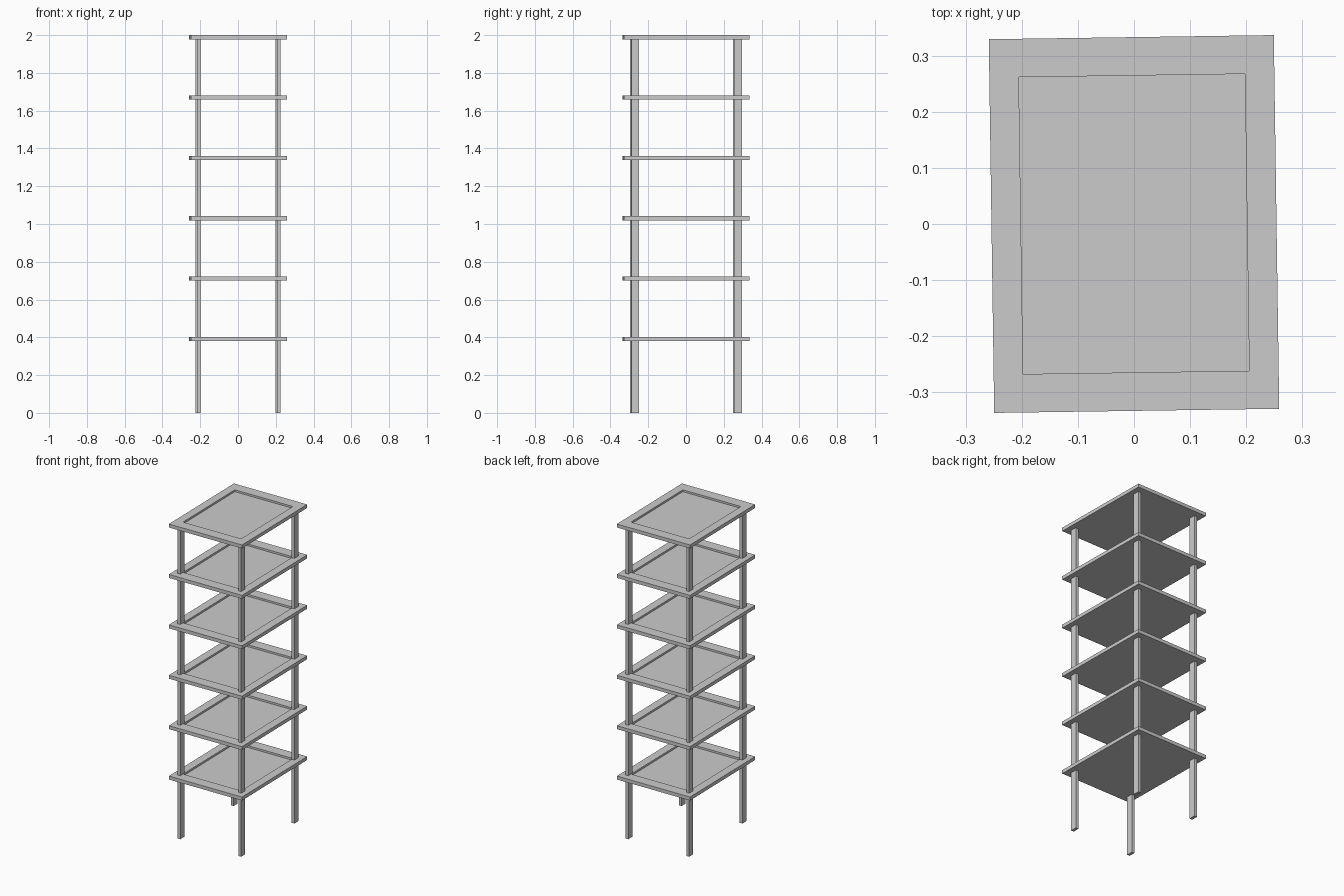
import bpy, bmesh
from math import copysign
from mathutils import Matrix

if "Cube" in bpy.data.objects:
    bpy.data.objects.remove(bpy.data.objects["Cube"])

TURN = Matrix.Rotation(0.0145, 4, 'Z')   # whole rack is turned very slightly
W, D, T = 0.508, 0.666, 0.022            # shelf width, depth, thickness
IN_X, IN_Y, RECESS = 0.2015, 0.2645, 0.012


def box(bm, size, centre):
    m = Matrix.Translation(centre) @ Matrix.Diagonal((*size, 1))
    bmesh.ops.create_cube(bm, size=1, matrix=m)


def finish(bm, name):
    bmesh.ops.recalc_face_normals(bm, faces=bm.faces)
    bm.transform(TURN)
    mesh = bpy.data.meshes.new(name)
    bm.to_mesh(mesh)
    bm.free()
    bpy.context.collection.objects.link(bpy.data.objects.new(name, mesh))


def shelf(name, top):
    bm = bmesh.new()
    box(bm, (W, D, T), (0, 0, top - T / 2))
    # sunken tray inside a flat rim
    bm.normal_update()
    face = max(bm.faces, key=lambda f: f.calc_center_median().z)
    bmesh.ops.inset_individual(bm, faces=[face], thickness=0.05)
    for v in face.verts:
        v.co.x = copysign(IN_X, v.co.x)
        v.co.y = copysign(IN_Y, v.co.y)
    floor = bmesh.ops.extrude_discrete_faces(bm, faces=[face])['faces'][0]
    bmesh.ops.translate(bm, verts=floor.verts, vec=(0, 0, -RECESS))
    finish(bm, name)


# shelves
for i in range(6):
    shelf(f"shelf_{i + 1}", 2.0 - 0.3195 * (5 - i))

# legs, running from the floor up into the top shelf's rim
LEG_H = 2.0 - T / 2
for sy, end in ((-1, "front"), (1, "back")):
    for sx, side in ((-1, "left"), (1, "right")):
        bm = bmesh.new()
        box(bm, (0.019, 0.041, LEG_H), (sx * 0.2115, sy * 0.2725, LEG_H / 2))
        finish(bm, f"{end}_{side}_leg")
